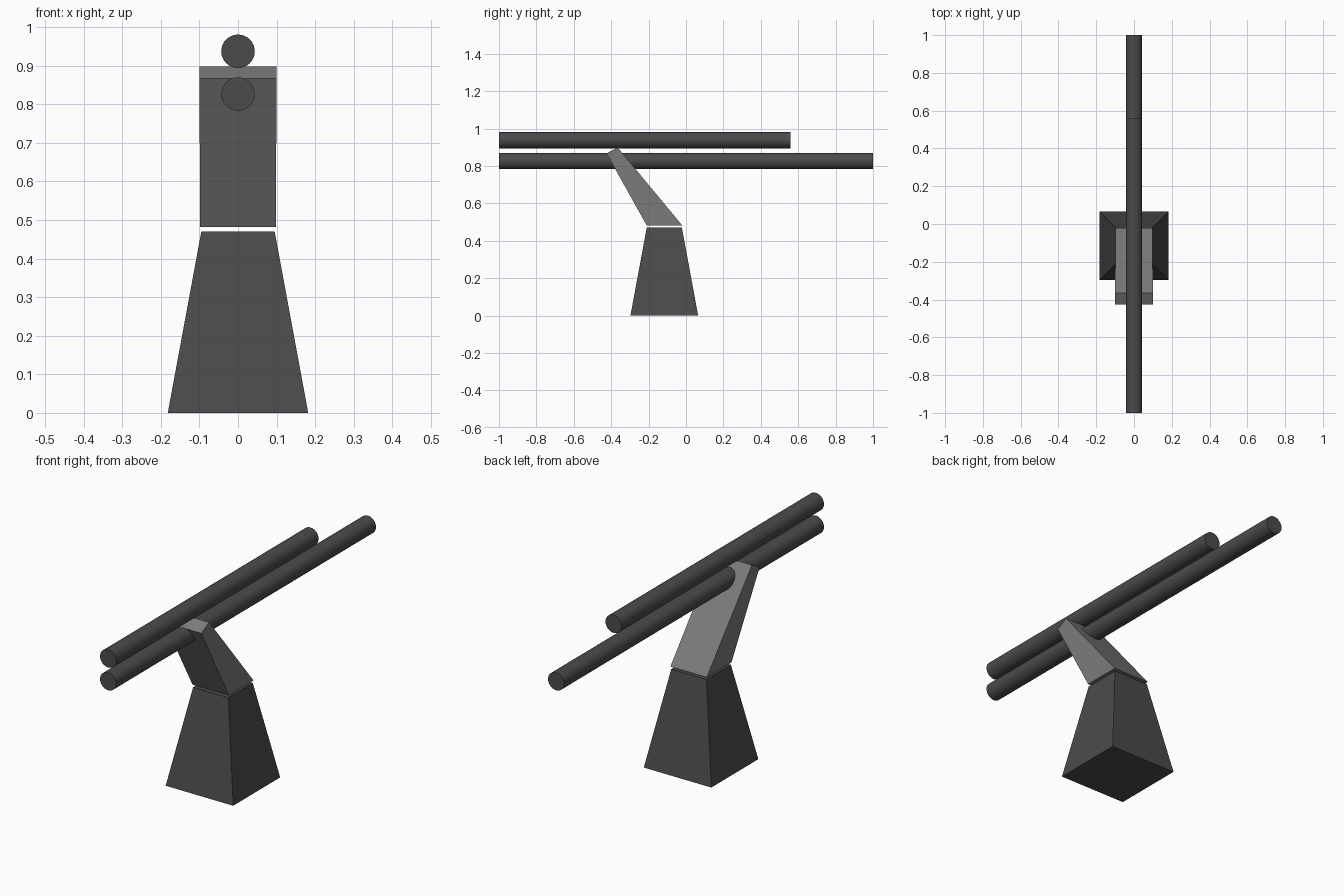
import bpy, bmesh, math

if "Cube" in bpy.data.objects:
    bpy.data.objects.remove(bpy.data.objects["Cube"])


def material(name, value):
    m = bpy.data.materials.new(name)
    m.diffuse_color = (value, value, value, 1)
    m.use_nodes = True
    m.node_tree.nodes["Principled BSDF"].inputs["Base Color"].default_value = m.diffuse_color
    return m


charcoal = material("charcoal", 0.07)
mid_grey = material("mid_grey", 0.2)


def loft(name, bottom, top, mat):
    """Closed solid between two quads; each end is (half width, front y, front z, back y, back z)."""
    bm = bmesh.new()
    rings = []
    for w, y0, z0, y1, z1 in (bottom, top):
        corners = [(-w, y0, z0), (w, y0, z0), (w, y1, z1), (-w, y1, z1)]
        rings.append([bm.verts.new(c) for c in corners])
    low, high = rings
    bm.faces.new(low)
    bm.faces.new(high)
    for i in range(4):
        j = (i + 1) % 4
        bm.faces.new((low[i], low[j], high[j], high[i]))
    bmesh.ops.recalc_face_normals(bm, faces=bm.faces)
    mesh = bpy.data.meshes.new(name)
    bm.to_mesh(mesh)
    bm.free()
    mesh.materials.append(mat)
    obj = bpy.data.objects.new(name, mesh)
    bpy.context.collection.objects.link(obj)
    return obj


def tube(name, y0, y1, z, radius=0.0435):
    """Smooth capped cylinder running along y."""
    bpy.ops.mesh.primitive_cylinder_add(
        vertices=32, radius=radius, depth=y1 - y0,
        location=(0, (y0 + y1) / 2, z), rotation=(math.pi / 2, 0, 0))
    obj = bpy.context.object
    obj.name = name
    obj.data.materials.append(charcoal)
    bpy.ops.object.shade_smooth_by_angle(angle=math.radians(30))
    return obj


# Tapered pedestal
loft("pedestal", (0.182, -0.297, 0, 0.065, 0), (0.095, -0.21, 0.47, -0.022, 0.47), charcoal)

# Leaning support arm, just above the pedestal
loft("support_arm", (0.098, -0.21, 0.482, -0.02, 0.482), (0.1, -0.425, 0.867, -0.365, 0.898), mid_grey)

# Long lower tube and shorter upper tube
tube("lower_tube", -1, 1, 0.826)
tube("upper_tube", -1, 0.558, 0.937)
